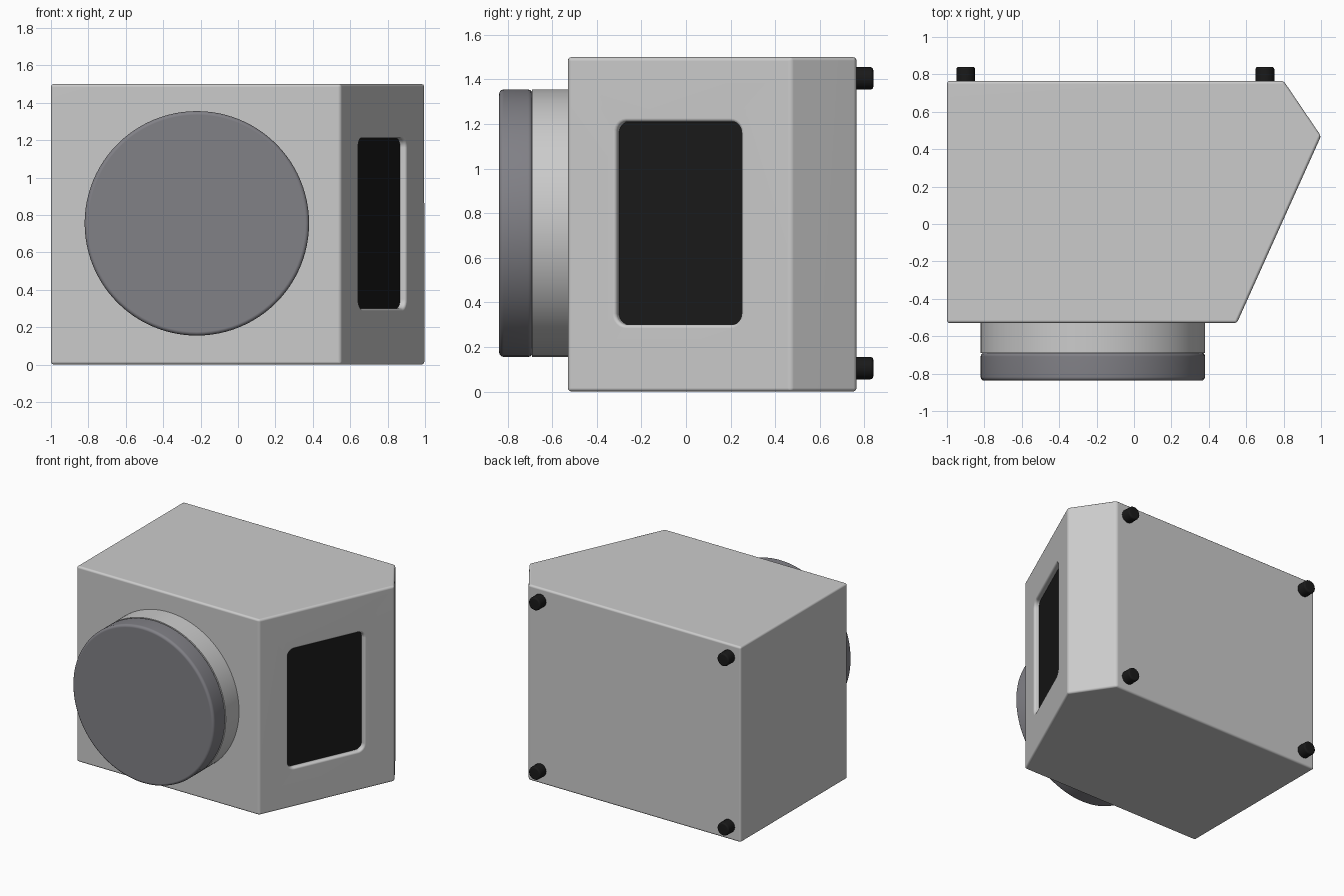
import bpy, bmesh, math
from math import radians, cos, sin, pi
from mathutils import Matrix, Vector

if "Cube" in bpy.data.objects:
    bpy.data.objects.remove(bpy.data.objects["Cube"])


def material(name, rgb):
    m = bpy.data.materials.new(name)
    m.diffuse_color = (*rgb, 1)
    m.use_nodes = True
    m.node_tree.nodes["Principled BSDF"].inputs["Base Color"].default_value = m.diffuse_color
    return m


def prism(name, outline, depth, matrix=Matrix()):
    """Extrude a flat outline along local z by depth, then place it."""
    bm = bmesh.new()
    face = bm.faces.new([bm.verts.new((x, y, 0)) for x, y in outline])
    ext = bmesh.ops.extrude_face_region(bm, geom=[face])
    bmesh.ops.translate(bm, vec=(0, 0, depth),
                        verts=[g for g in ext["geom"] if isinstance(g, bmesh.types.BMVert)])
    bm.transform(matrix)
    bmesh.ops.recalc_face_normals(bm, faces=bm.faces)
    me = bpy.data.meshes.new(name)
    bm.to_mesh(me)
    bm.free()
    ob = bpy.data.objects.new(name, me)
    bpy.context.collection.objects.link(ob)
    return ob


def circle(r, n):
    return [(r * cos(2 * pi * i / n), r * sin(2 * pi * i / n)) for i in range(n)]


def rounded_rect(w, h, r, n=6):
    pts = []
    for k, (sx, sy) in enumerate([(1, 1), (-1, 1), (-1, -1), (1, -1)]):
        for i in range(n + 1):
            a = pi / 2 * (k + i / n)
            pts.append((sx * (w / 2 - r) + r * cos(a), sy * (h / 2 - r) + r * sin(a)))
    return pts


def finish(ob, bevel=0, mat=None, cutter=None):
    """Optional cut, rounded edges, smooth shading and colour."""
    bpy.ops.object.select_all(action='DESELECT')
    bpy.context.view_layer.objects.active = ob
    ob.select_set(True)
    if cutter:
        b = ob.modifiers.new("cut", 'BOOLEAN')
        b.operation, b.object, b.solver = 'DIFFERENCE', cutter, 'EXACT'
        bpy.ops.object.modifier_apply(modifier="cut")
    if bevel:
        b = ob.modifiers.new("round", 'BEVEL')
        b.width, b.segments = bevel, 3
        b.limit_method, b.angle_limit = 'ANGLE', radians(35)
        bpy.ops.object.modifier_apply(modifier="round")
    bpy.ops.object.shade_smooth_by_angle(angle=radians(40))
    ob.modifiers.new("flat_faces", 'WEIGHTED_NORMAL').keep_sharp = True
    if mat:
        ob.data.materials.append(mat)


def along_y(x, y, z):
    return Matrix.Translation((x, y, z)) @ Matrix.Rotation(radians(-90), 4, 'X')


dark = material("dark_grey", (0.22, 0.218, 0.24))
black = material("black", (0.01, 0.01, 0.01))

# Housing with a slanted right side
a, b = Vector((0.55, -0.53, 0)), Vector((1.0, 0.47, 0))
body = prism("body", [(-1, -0.53), a.xy, b.xy, (0.8, 0.765), (-1, 0.765)], 1.5)

# Frame of the slanted face: u along it, z up, n outward
u = (b - a).normalized()
n = u.cross(Vector((0, 0, 1)))
centre = a.lerp(b, 0.495) + Vector((0, 0, 0.755))
window = rounded_rect(0.614, 0.91, 0.05)


def on_slant(offset):
    m = Matrix((u, Vector((0, 0, 1)), n)).transposed().to_4x4()
    m.translation = centre + n * offset
    return m


# Window recess and its dark panel
cutter = prism("window_cutter", window, 0.2, on_slant(-0.07))
cutter.hide_render = True
finish(body, 0.016, cutter=cutter)
bpy.data.objects.remove(cutter)
panel = prism("window_panel", window, 0.03, on_slant(-0.065))
finish(panel, mat=black)

# Round front: collar and cap
collar = prism("lens_collar", circle(0.6, 96), 0.18, along_y(-0.22, -0.69, 0.755))
finish(collar)
cap = prism("lens_cap", circle(0.6, 96), 0.15, along_y(-0.22, -0.838, 0.755))
finish(cap, 0.02, dark)

# Four feet on the back
for x in (-0.9, 0.7):
    for z in (0.105, 1.405):
        foot = prism("back_foot", circle(0.05, 16), 0.09, along_y(x, 0.75, z))
        finish(foot, 0.012, black)
